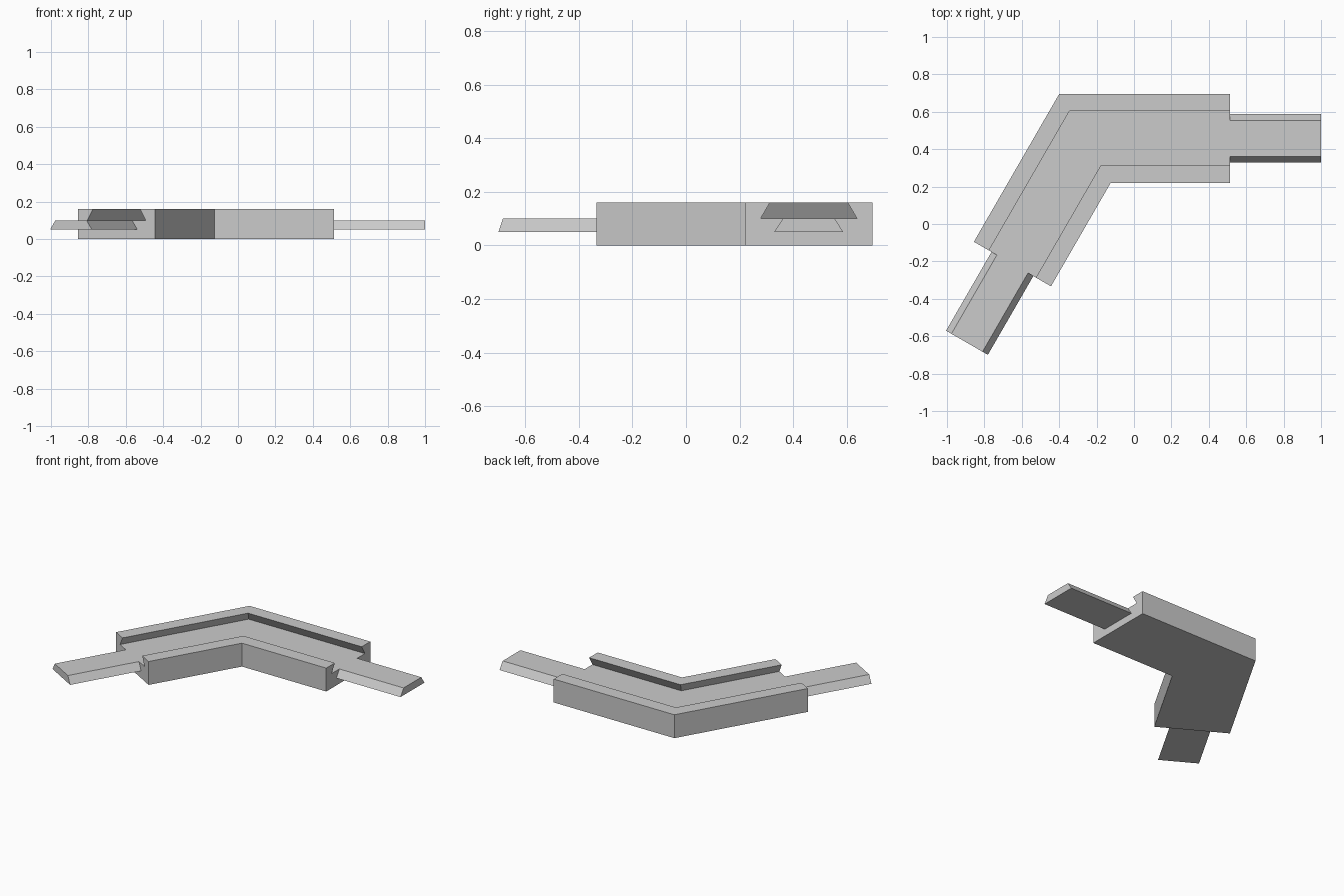
import bpy, bmesh
from math import radians
from mathutils import Vector, Matrix

cube = bpy.data.objects.get("Cube")
if cube:
    bpy.data.objects.remove(cube)

grey = bpy.data.materials.new("plain grey")
grey.use_nodes = True
colour = (0.6, 0.6, 0.6, 1)
grey.diffuse_color = colour
grey.node_tree.nodes["Principled BSDF"].inputs["Base Color"].default_value = colour

# Centre line: straight arm along +x, second arm bent by 60 degrees
corner = Vector((-0.262, 0.458, 0))
dir_a = Vector((1, 0, 0))
dir_b = Matrix.Rotation(radians(240), 3, 'Z') @ dir_a
side_a = Vector((0, 1, 0))
side_b = Matrix.Rotation(radians(60), 3, 'Z') @ side_a
mitre = (side_a + side_b) / (1 + side_a.dot(side_b))
ARM, TONGUE = 0.776, 0.486


def sweep(name, profile, stations):
    """Sweep a (side, height) profile through (point, side vector) stations."""
    bm = bmesh.new()
    rings = [[bm.verts.new(p + side * s + Vector((0, 0, z))) for s, z in profile]
             for p, side in stations]
    n = len(profile)
    for r0, r1 in zip(rings, rings[1:]):
        for i in range(n):
            j = (i + 1) % n
            bm.faces.new((r0[i], r0[j], r1[j], r1[i]))
    bm.faces.new(rings[0])
    bm.faces.new(rings[-1][::-1])
    bmesh.ops.recalc_face_normals(bm, faces=bm.faces)
    mesh = bpy.data.meshes.new(name)
    bm.to_mesh(mesh)
    bm.free()
    mesh.materials.append(grey)
    obj = bpy.data.objects.new(name, mesh)
    bpy.context.collection.objects.link(obj)


def mirrored(half):
    return half + [(-s, z) for s, z in reversed(half)]


# Bent channel with an undercut dovetail groove
channel = mirrored([(0.238, 0), (0.238, 0.16), (0.145, 0.16), (0.18, 0.1)])
sweep("channel_body", channel, [(corner + dir_a * ARM, side_a), (corner, mitre),
                                (corner + dir_b * ARM, side_b)])

# Dovetail tongue at each end, level with the groove floor
tongue = mirrored([(0.129, 0.05), (0.096, 0.1)])
for name, d, side in (("left_tongue", dir_a, side_a), ("right_tongue", dir_b, side_b)):
    sweep(name, tongue, [(corner + d * ARM, side), (corner + d * (ARM + TONGUE), side)])
